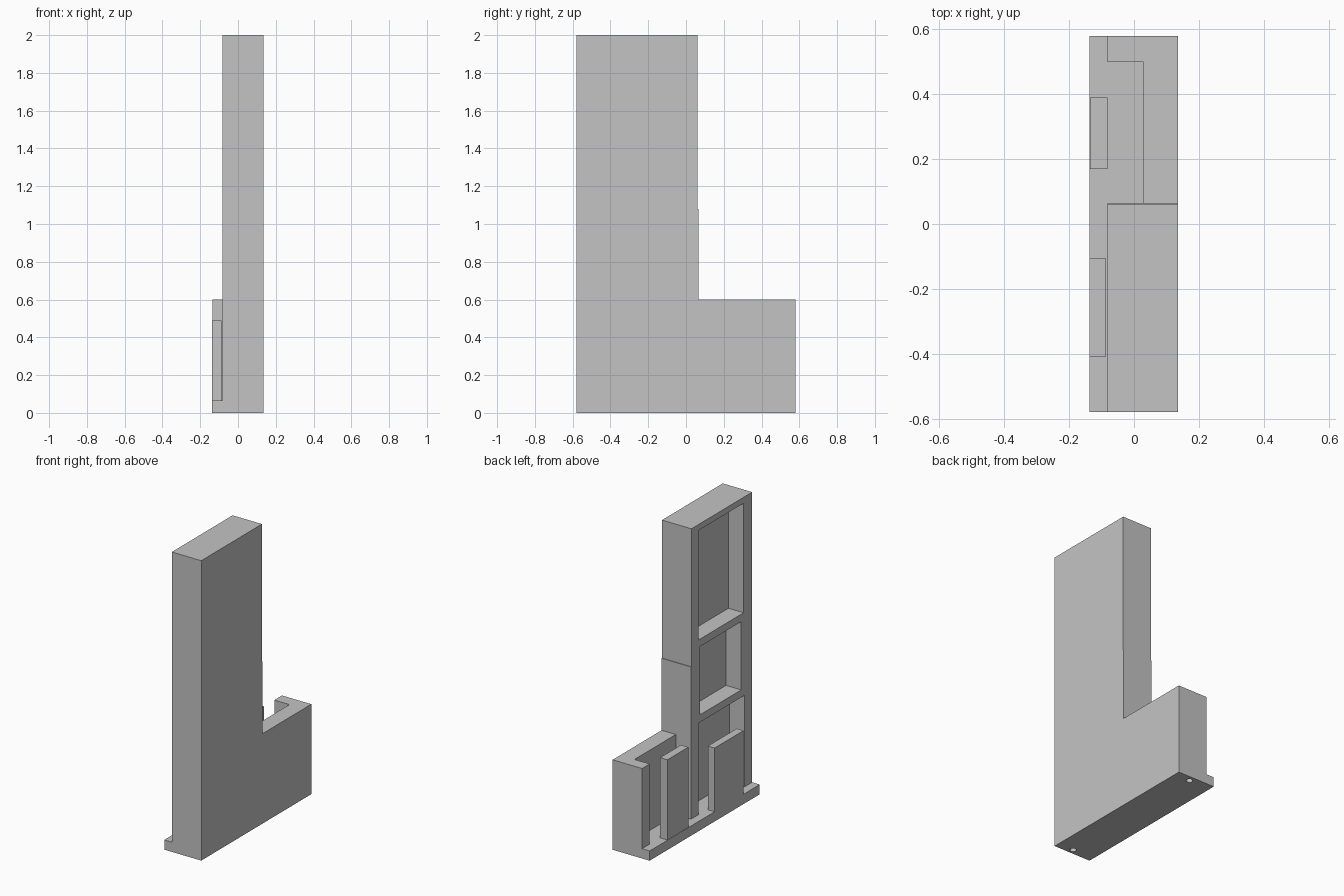
import bpy
import bmesh
from mathutils import Vector

cube = bpy.data.objects.get("Cube")
if cube:
    bpy.data.objects.remove(cube, do_unlink=True)

GREY = (0.55, 0.55, 0.55, 1.0)
grey = bpy.data.materials.new("plain grey")
grey.use_nodes = True
grey.diffuse_color = GREY
grey.node_tree.nodes["Principled BSDF"].inputs["Base Color"].default_value = GREY

RIGHT, FACE, LEFT = -0.138, -0.082, 0.135   # ledge edge, open face, plain back wall
POCKET = 0.03                               # depth reached by every pocket
FRONT, BACK = -0.58, 0.58
SLAB = 0.065
SHELF = 0.6


def finish(name, bm):
    """Turn a bmesh into a grey object."""
    bmesh.ops.recalc_face_normals(bm, faces=bm.faces)
    mesh = bpy.data.meshes.new(name)
    bm.to_mesh(mesh)
    bm.free()
    obj = bpy.data.objects.new(name, mesh)
    bpy.context.collection.objects.link(obj)
    mesh.materials.append(grey)
    return obj


def prism(name, points, offset):
    """Extrude a closed outline along the offset."""
    bm = bmesh.new()
    face = bm.faces.new([bm.verts.new(p) for p in points])
    ext = bmesh.ops.extrude_face_region(bm, geom=[face])
    moved = [v for v in ext["geom"] if isinstance(v, bmesh.types.BMVert)]
    bmesh.ops.translate(bm, verts=moved, vec=Vector(offset))
    return finish(name, bm)


def box(name, x, y, z):
    outline = [(x[0], y[0], z[0]), (x[1], y[0], z[0]),
               (x[1], y[1], z[0]), (x[0], y[1], z[0])]
    return prism(name, outline, (0, 0, z[1] - z[0]))


def cut(target, cutter):
    """Subtract the cutter for good and remove it."""
    cutter.hide_render = True
    mod = target.modifiers.new("cut", 'BOOLEAN')
    mod.operation = 'DIFFERENCE'
    mod.solver = 'EXACT'
    mod.object = cutter
    bpy.context.view_layer.objects.active = target
    bpy.ops.object.modifier_apply(modifier=mod.name)
    bpy.data.objects.remove(cutter, do_unlink=True)


# Base slab with a screw hole under each end
base = box("base_slab", (RIGHT, LEFT), (FRONT, BACK), (0, SLAB))
for y in (-0.545, 0.541):
    bm = bmesh.new()
    bmesh.ops.create_cone(bm, cap_ends=True, segments=24, radius1=0.02,
                          radius2=0.02, depth=0.3)
    bmesh.ops.translate(bm, verts=bm.verts, vec=(0.02, y, 0))
    cut(base, finish("hole_cutter", bm))

# Tall tower, very slightly thicker in its lower half
outline = [(FACE, FRONT, SLAB), (FACE, 0.065, SLAB), (FACE, 0.065, 1.08),
           (FACE, 0.06, 1.08), (FACE, 0.06, 2), (FACE, FRONT, 2)]
tower = prism("tower", outline, (LEFT - FACE, 0, 0))

# Three pockets stacked in the open face
for y, z in (((-0.5, -0.015), (0, 0.675)),
             ((-0.465, -0.03), (0.725, 1.18)),
             ((-0.49, -0.015), (1.23, 1.96))):
    cut(tower, box("pocket_cutter", (FACE - 0.1, POCKET), y, z))

# Low rear bay: a side wall and an end wall, open on top and on the right
plan = [(LEFT, 0.065), (LEFT, BACK), (FACE, BACK), (FACE, 0.5),
        (POCKET, 0.5), (POCKET, 0.065)]
prism("rear_bay_wall", [(x, y, SLAB) for x, y in plan], (0, 0, SHELF - SLAB))

# Upright plates standing on the ledge
box("rear_plate", (-0.136, FACE), (0.17, 0.39), (SLAB, SHELF))
box("front_plate", (RIGHT, -0.088), (-0.41, -0.105), (SLAB, 0.49))
